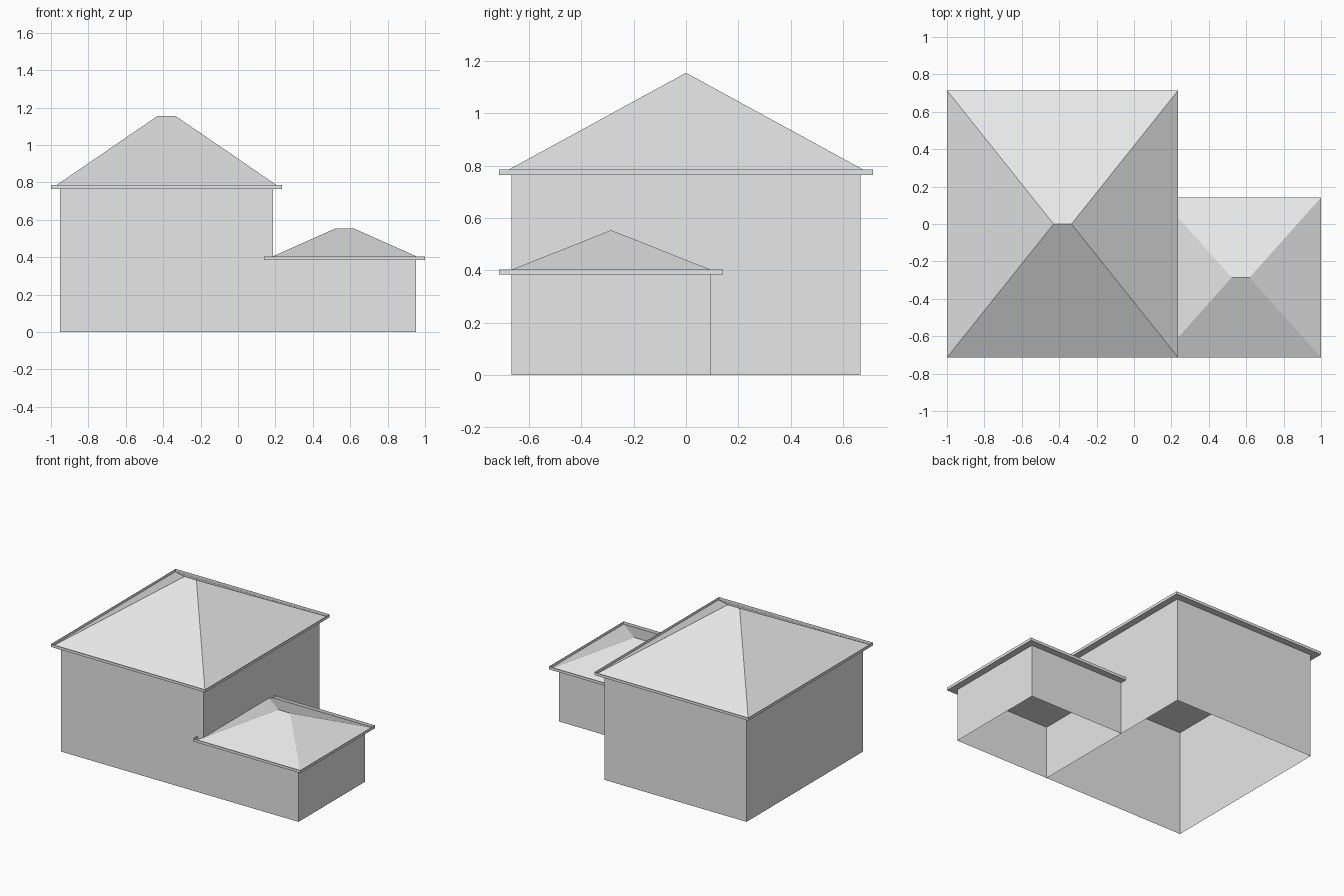
import bpy
import bmesh

cube = bpy.data.objects.get("Cube")
if cube:
    bpy.data.objects.remove(cube, do_unlink=True)

# One plain grey for the whole building
GREY = (0.8, 0.8, 0.8, 1.0)
grey = bpy.data.materials.new("light grey")
grey.use_nodes = True
grey.diffuse_color = GREY
grey.node_tree.nodes["Principled BSDF"].inputs["Base Color"].default_value = GREY

OVERHANG = 0.048
FASCIA = 0.02
RIDGE_HALF = 0.048


def corners(bm, x0, x1, y0, y1, z):
    """Counter-clockwise rectangle of vertices at height z."""
    return [bm.verts.new((x, y, z)) for x, y in ((x0, y0), (x1, y0), (x1, y1), (x0, y1))]


def band(bm, low, high, sides=range(4)):
    """Outward-facing vertical faces between two rectangles."""
    for i in sides:
        j = (i + 1) % 4
        bm.faces.new((low[i], low[j], high[j], high[i]))


def finish(bm, name):
    loose = [v for v in bm.verts if not v.link_faces]
    bmesh.ops.delete(bm, geom=loose, context='VERTS')
    mesh = bpy.data.meshes.new(name)
    bm.to_mesh(mesh)
    bm.free()
    mesh.materials.append(grey)
    bpy.context.collection.objects.link(bpy.data.objects.new(name, mesh))


def build_block(name, x0, x1, y0, y1, eave, ridge, sides=range(4)):
    """Open-bottomed walls under a hip roof with a flat soffit and thin fascia."""
    rect = (x0 + OVERHANG, x1 - OVERHANG, y0 + OVERHANG, y1 - OVERHANG)

    # Walls
    bm = bmesh.new()
    band(bm, corners(bm, *rect, 0), corners(bm, *rect, eave), sides)
    finish(bm, name + "_walls")

    # Soffit, which is also the ceiling
    bm = bmesh.new()
    base = corners(bm, x0, x1, y0, y1, eave)
    bm.faces.new(base[::-1])

    # Upright fascia around the eaves
    band(bm, base, corners(bm, x0, x1, y0, y1, eave + FASCIA))
    finish(bm, name + "_eaves")

    # Hip roof rising from the bottom edge of the fascia
    bm = bmesh.new()
    a, b, c, d = corners(bm, x0, x1, y0, y1, eave)
    cx, cy = (x0 + x1) / 2, (y0 + y1) / 2
    left = bm.verts.new((cx - RIDGE_HALF, cy, ridge))
    right = bm.verts.new((cx + RIDGE_HALF, cy, ridge))
    for face in ((a, b, right, left), (b, c, right), (c, d, left, right), (d, a, left)):
        bm.faces.new(face)
    finish(bm, name + "_roof")


# Tall main house
build_block("main_house", -1.0, 0.236, -0.714, 0.714, 0.765, 1.155)
# Low side wing, sharing the main house wall on its inner side
build_block("side_wing", 0.14, 1.0, -0.714, 0.142, 0.384, 0.554, sides=(0, 1, 2))
